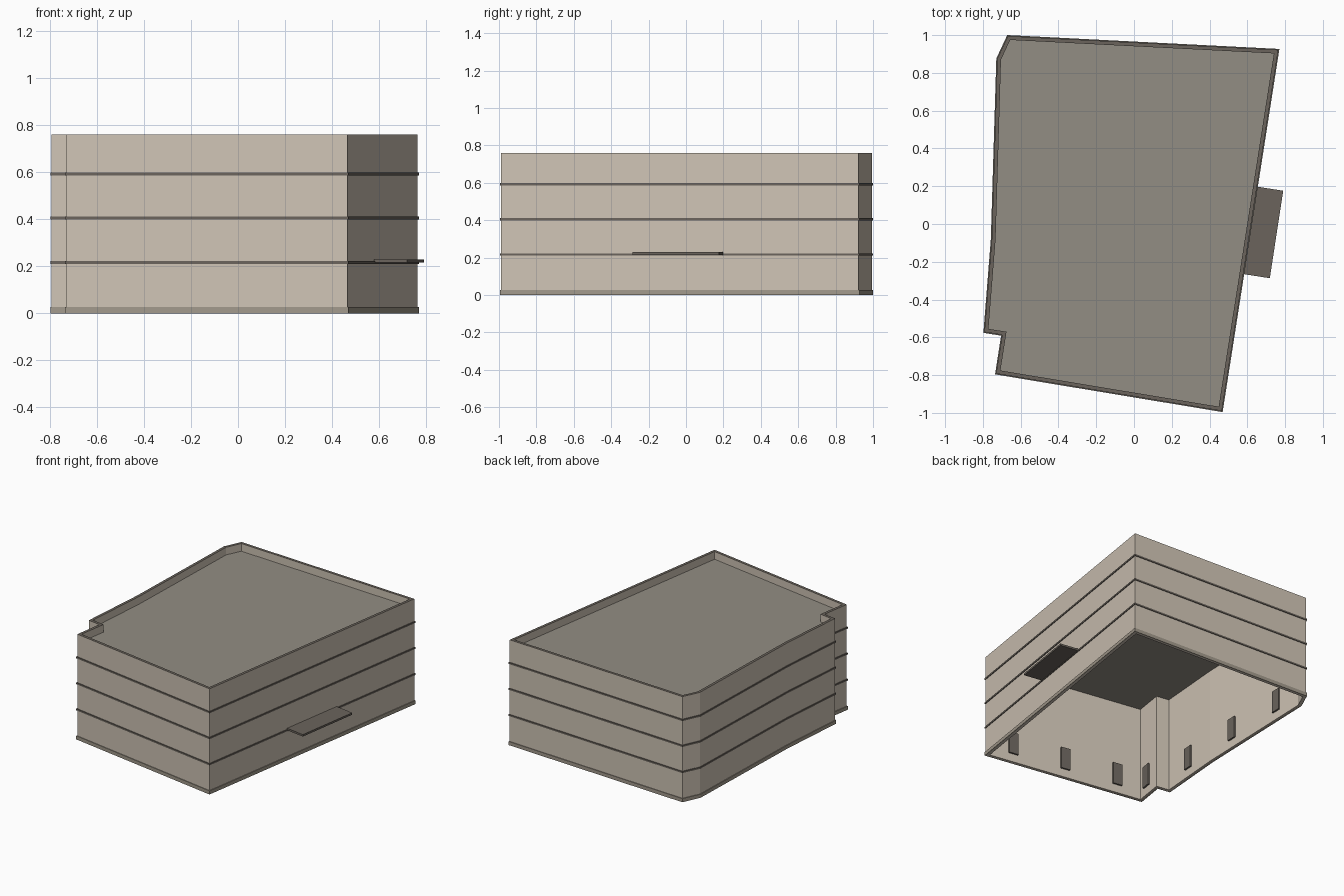
import bpy, bmesh, math
from mathutils import Vector

if "Cube" in bpy.data.objects:
    bpy.data.objects.remove(bpy.data.objects["Cube"])


def material(name, rgb):
    m = bpy.data.materials.new(name)
    m.diffuse_color = (*rgb, 1)
    m.use_nodes = True
    m.node_tree.nodes["Principled BSDF"].inputs["Base Color"].default_value = m.diffuse_color
    return m


BEIGE = material("beige_wall", (0.62, 0.55, 0.46))
GREY = material("grey_roof", (0.29, 0.27, 0.23))
DARK = material("dark_trim", (0.145, 0.127, 0.108))
STONE = material("stone_base", (0.36, 0.32, 0.26))

# Building footprint, counter-clockwise from the front right corner
FOOT = [Vector(p) for p in [(0.465, -0.99), (0.764, 0.922), (-0.668, 0.995),
                            (-0.724, 0.875), (-0.753, -0.08), (-0.792, -0.572),
                            (-0.698, -0.587), (-0.73, -0.792)]]
COUNT = len(FOOT)


def outward(i):
    d = (FOOT[(i + 1) % COUNT] - FOOT[i % COUNT]).normalized()
    return Vector((d.y, -d.x))


def offset(dist):
    """Footprint grown by dist with mitred corners."""
    pts = []
    for i, p in enumerate(FOOT):
        a, b = outward(i - 1), outward(i)
        pts.append(p + (a + b) * (dist / (1 + a.dot(b))))
    return pts


def finish(bm, name, mats):
    bmesh.ops.recalc_face_normals(bm, faces=bm.faces)
    me = bpy.data.meshes.new(name)
    bm.to_mesh(me)
    bm.free()
    for m in mats:
        me.materials.append(m)
    ob = bpy.data.objects.new(name, me)
    bpy.context.collection.objects.link(ob)
    return ob


def ring(name, out, inn, z0, z1, mats):
    """Closed band following the footprint; a second material colours its top."""
    bm = bmesh.new()
    loops = [[bm.verts.new((p.x, p.y, z)) for p in offset(d)]
             for d, z in ((out, z0), (out, z1), (inn, z1), (inn, z0))]
    for k in range(4):
        a, b = loops[k], loops[(k + 1) % 4]
        for i in range(COUNT):
            j = (i + 1) % COUNT
            f = bm.faces.new((a[i], a[j], b[j], b[i]))
            if k == 1 and len(mats) > 1:
                f.material_index = 1
    return finish(bm, name, mats)


def slab(name, pts, z0, z1, mat):
    bm = bmesh.new()
    face = bm.faces.new([bm.verts.new((p[0], p[1], z0)) for p in pts])
    top = bmesh.ops.extrude_face_region(bm, geom=[face])["geom"]
    verts = [g for g in top if isinstance(g, bmesh.types.BMVert)]
    bmesh.ops.translate(bm, verts=verts, vec=(0, 0, z1 - z0))
    return finish(bm, name, [mat])


# Hollow outer wall with dark coping, and the recessed roof
ring("outer_wall", 0, -0.02, 0, 0.76, [BEIGE, DARK])
slab("roof", offset(-0.015), 0.695, 0.705, GREY)

# Base course and floor bands
ring("base_course", 0.005, -0.01, 0, 0.026, [STONE])
for n, z in enumerate((0.216, 0.405, 0.592)):
    ring(f"floor_band_{n + 1}", 0.005, -0.01, z - 0.006, z + 0.006, [DARK])

# Entrance canopy on the right side
slab("entrance_canopy", [(0.572, -0.264), (0.719, -0.287), (0.79, 0.176), (0.643, 0.199)],
     0.215, 0.229, DARK)

# Ground floor window panels on the inner face of each long wall
for i in range(COUNT):
    a, b = FOOT[i], FOOT[(i + 1) % COUNT]
    length = (b - a).length
    if length < 0.18:
        continue
    panels = max(1, int(length / 0.4))
    along, n = (b - a).normalized(), outward(i)
    for k in range(panels):
        c = a.lerp(b, (k + 0.5) / panels)
        pts = [c + along * s * 0.035 - n * d
               for s, d in ((-1, 0.015), (1, 0.015), (1, 0.032), (-1, 0.032))]
        slab(f"window_panel_{i + 1}_{k + 1}", pts, 0.06, 0.22, DARK)
